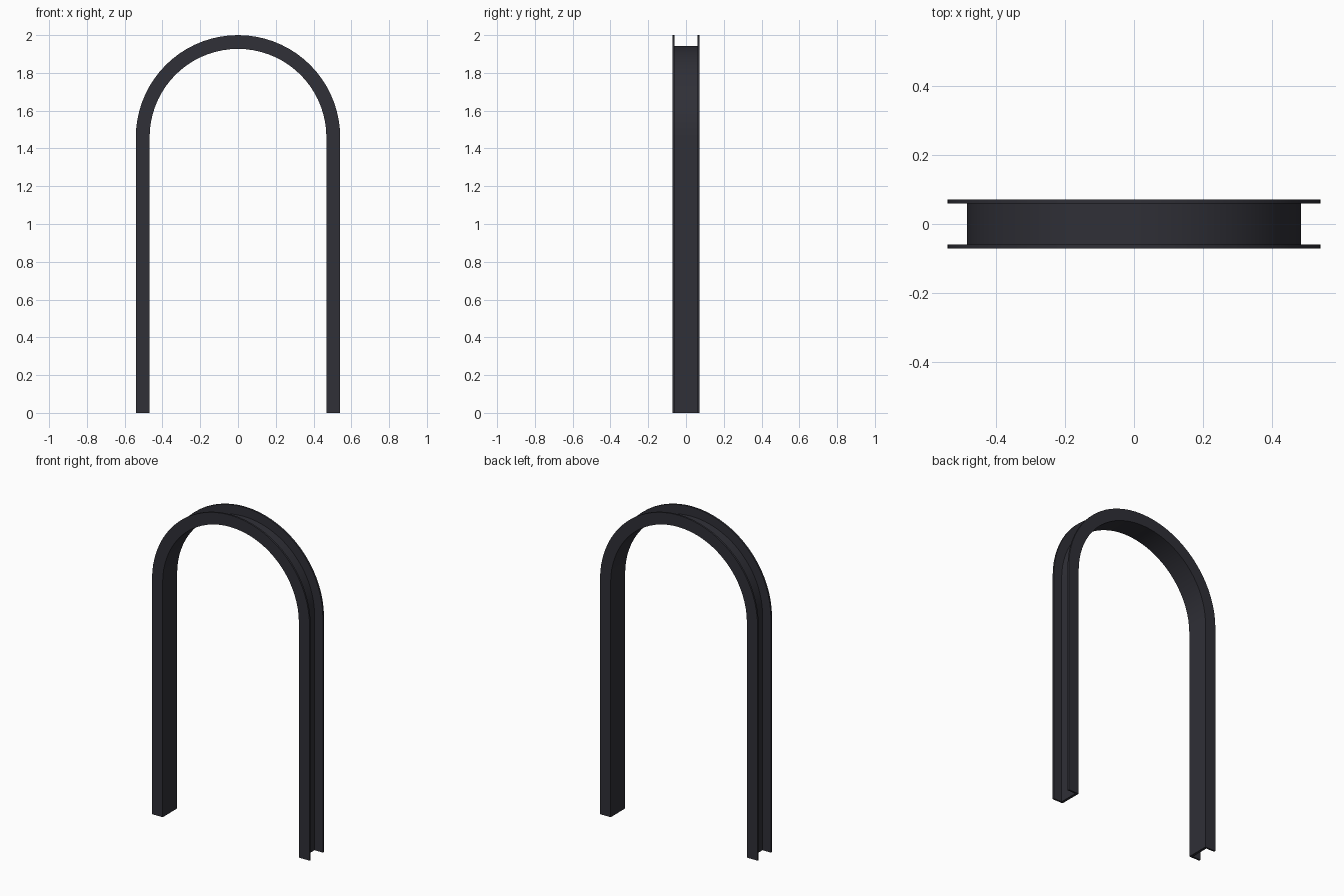
import bpy, bmesh, math

if "Cube" in bpy.data.objects:
    bpy.data.objects.remove(bpy.data.objects["Cube"])

OUTER, WEB, INNER = 0.541, 0.484, 0.468   # flange rim, web back, web face (distance from arch axis)
HALF, FLANGE = 0.071, 0.011               # half depth and flange thickness
SPRING, SEGMENTS = 2.0 - OUTER, 36        # height where the arch starts

# dark metal
metal = bpy.data.materials.new("dark_metal")
metal.diffuse_color = (0.029, 0.029, 0.038, 1)
metal.use_nodes = True
metal.node_tree.nodes["Principled BSDF"].inputs["Base Color"].default_value = metal.diffuse_color

# U-shaped channel section: (distance from axis, y), open to the outside
t = HALF - FLANGE
section = [(INNER, -HALF), (OUTER, -HALF), (OUTER, -t), (WEB, -t),
           (WEB, t), (OUTER, t), (OUTER, HALF), (INNER, HALF)]

# path stations: right foot, half circle, left foot as (angle, base height)
stations = [(0, 0)]
stations += [(math.pi * i / SEGMENTS, SPRING) for i in range(SEGMENTS + 1)]
stations += [(math.pi, 0)]

# sweep the section along the arch
bm = bmesh.new()
rings = [[bm.verts.new((r * math.cos(a), y, z + r * math.sin(a))) for r, y in section]
         for a, z in stations]
n = len(section)
for p, q in zip(rings, rings[1:]):
    for i in range(n):
        j = (i + 1) % n
        bm.faces.new((p[i], p[j], q[j], q[i]))

# closed feet
bm.faces.new(rings[0])
bm.faces.new(rings[-1])
bmesh.ops.recalc_face_normals(bm, faces=bm.faces[:])

mesh = bpy.data.meshes.new("arch_channel")
bm.to_mesh(mesh)
bm.free()
mesh.materials.append(metal)
arch = bpy.data.objects.new("arch_channel", mesh)
bpy.context.collection.objects.link(arch)

# smooth curve with sharp channel edges
bpy.context.view_layer.objects.active = arch
arch.select_set(True)
bpy.ops.object.shade_smooth_by_angle(angle=math.radians(30))
